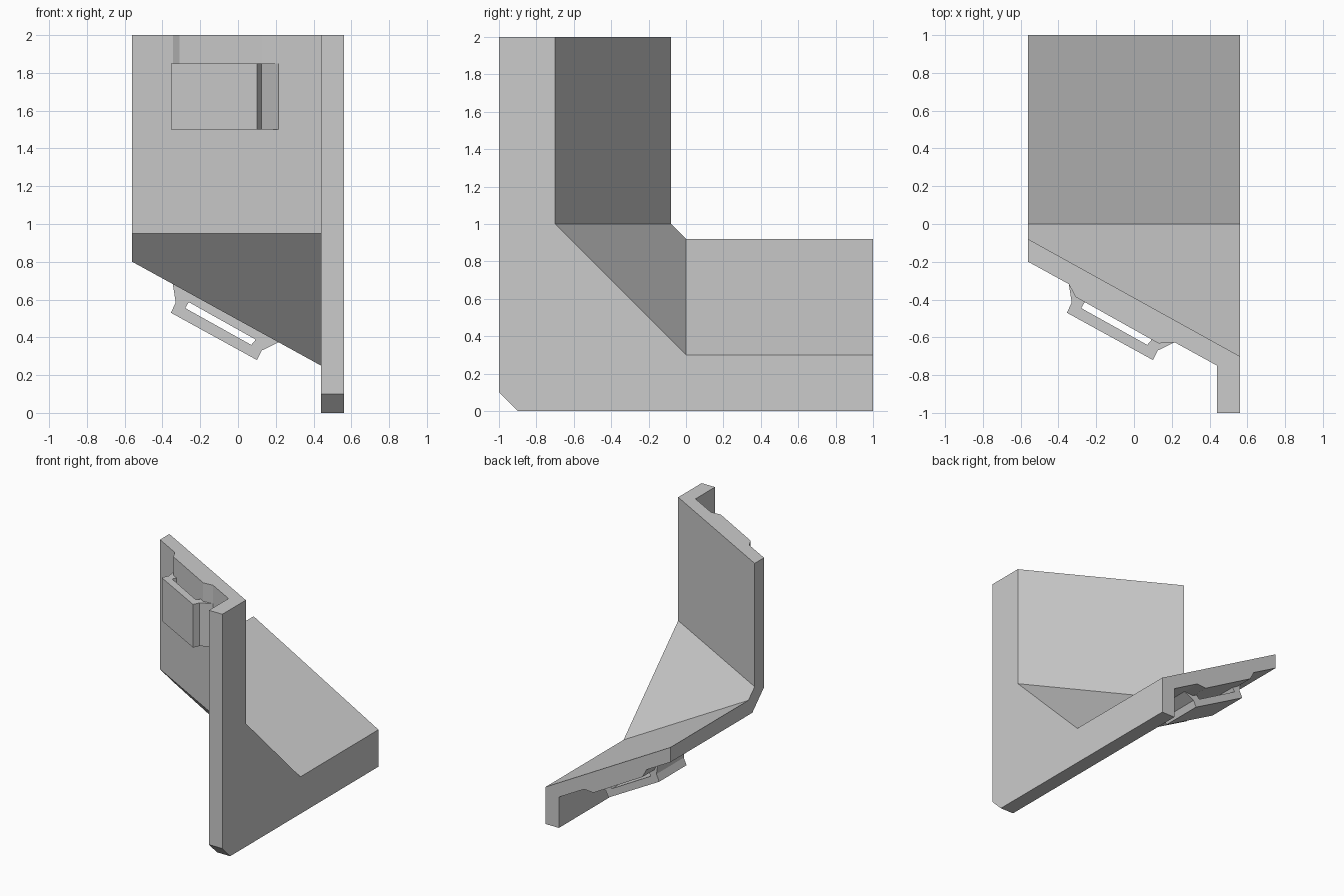
import bpy
import bmesh
from mathutils import Vector

cube = bpy.data.objects.get("Cube")
if cube:
    bpy.data.objects.remove(cube, do_unlink=True)

grey = bpy.data.materials.new("plain_grey")
grey.use_nodes = True
grey.diffuse_color = (0.6, 0.6, 0.6, 1)
grey.node_tree.nodes["Principled BSDF"].inputs["Base Color"].default_value = (0.6, 0.6, 0.6, 1)


def loft(name, rings):
    """Join matching rings of points and cap both ends."""
    bm = bmesh.new()
    rows = [[bm.verts.new(p) for p in ring] for ring in rings]
    for a, b in zip(rows, rows[1:]):
        for i in range(len(a)):
            j = (i + 1) % len(a)
            bm.faces.new((a[i], a[j], b[j], b[i]))
    bm.faces.new(rows[0])
    bm.faces.new(rows[-1])
    bmesh.ops.recalc_face_normals(bm, faces=bm.faces)
    mesh = bpy.data.meshes.new(name)
    bm.to_mesh(mesh)
    bm.free()
    mesh.materials.append(grey)
    obj = bpy.data.objects.new(name, mesh)
    bpy.context.collection.objects.link(obj)
    return obj


def swap(p):
    """Reflect an upright point across the 45 degree plane of the elbow."""
    return Vector((p.x, p.z - 1, p.y + 1))


# Angled bracket: section points (x, y) with the height where each bends
section = [(.56, -.70, 1), (-.56, -.08, 1), (-.56, -.20, .95),
           (.44, -.75, .95), (.44, -1, .1), (.56, -1, .1)]
top = [Vector((x, y, 2)) for x, y, bend in section]
elbow = [Vector((x, y, bend)) for x, y, bend in section]
loft("bracket_body", [top, elbow, [swap(p) for p in elbow], [swap(p) for p in top]])

# Raised pad and slotted clip, on the upright wing and on the lying wing
pad = [(-.34, -.31), (-.345, -.318), (-.31, -.386), (.13, -.632), (.215, -.626), (.21, -.61)]
clip = [(-.345, -.318), (-.33, -.415), (-.355, -.47), (.10, -.72), (.125, -.67),
        (.215, -.626), (.13, -.632), (.095, -.611), (.07, -.64), (-.28, -.445),
        (-.26, -.414), (-.31, -.386)]
for part, outline, height in (("pad", pad, 2), ("clip", clip, 1.85)):
    ends = [[Vector((x, y, z)) for x, y in outline] for z in (1.5, height)]
    loft("upright_" + part, ends)
    loft("lower_" + part, [[swap(p) for p in ring] for ring in ends])
